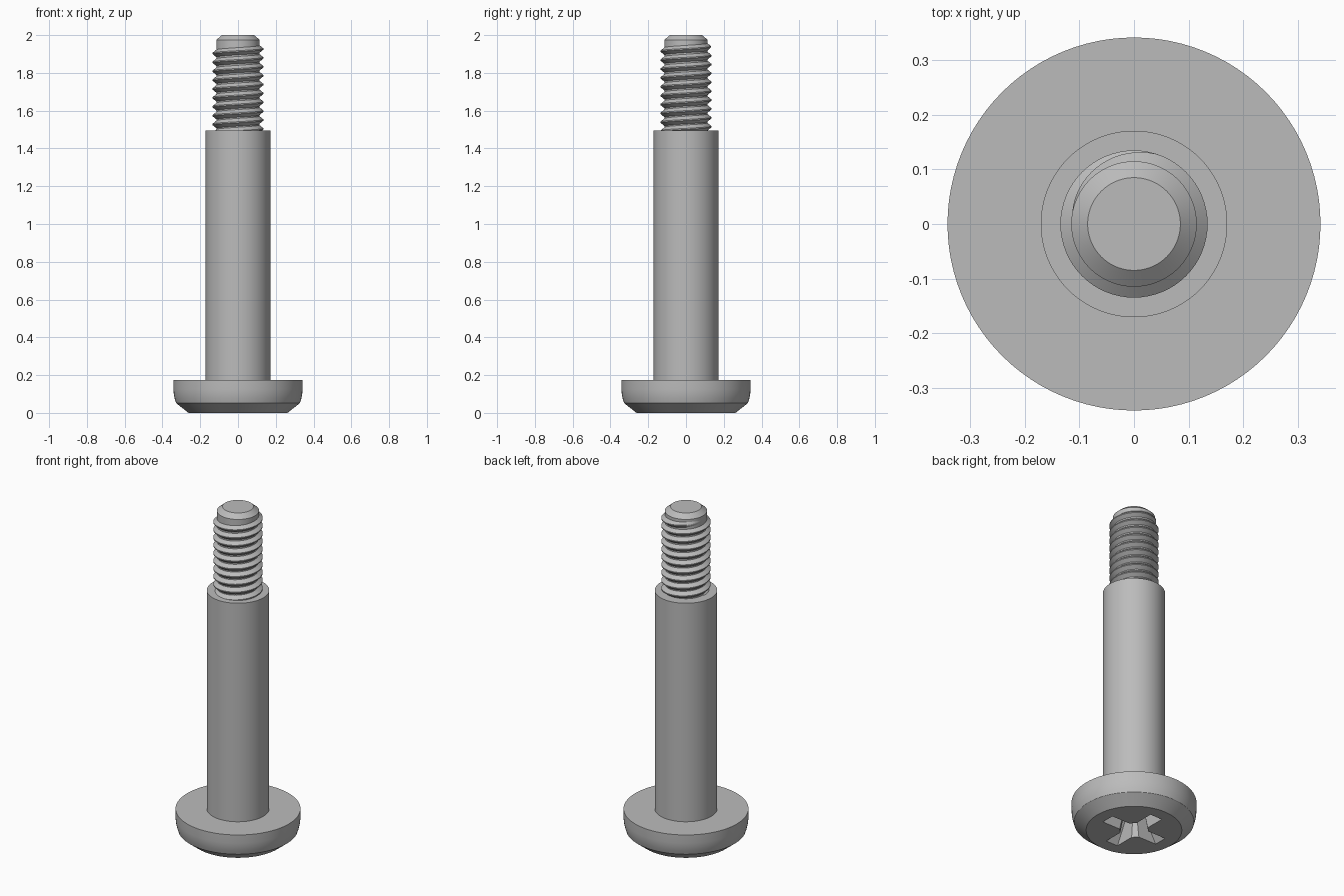
import bpy, bmesh
from math import sin, cos, pi, tau, radians

cube = bpy.data.objects.get("Cube")
if cube:
    bpy.data.objects.remove(cube)

steel = bpy.data.materials.new("grey_steel")
steel.use_nodes = True
GREY = (0.5, 0.5, 0.5, 1)
steel.diffuse_color = GREY
steel.node_tree.nodes["Principled BSDF"].inputs["Base Color"].default_value = GREY

SEGMENTS = 96


def make_object(name, bm):
    bmesh.ops.recalc_face_normals(bm, faces=bm.faces[:])
    mesh = bpy.data.meshes.new(name)
    bm.to_mesh(mesh)
    bm.free()
    mesh.materials.append(steel)
    obj = bpy.data.objects.new(name, mesh)
    bpy.context.collection.objects.link(obj)
    return obj


def smooth(obj, angle=25):
    bpy.ops.object.select_all(action="DESELECT")
    obj.select_set(True)
    bpy.context.view_layer.objects.active = obj
    bpy.ops.object.shade_smooth_by_angle(angle=radians(angle))


def lathe(name, profile):
    """Turn a (radius, height) profile into a closed solid."""
    bm = bmesh.new()
    rings = [[bm.verts.new((r * cos(tau * i / SEGMENTS), r * sin(tau * i / SEGMENTS), z))
              for i in range(SEGMENTS)] for r, z in profile]
    for low, high in zip(rings, rings[1:]):
        for i in range(SEGMENTS):
            j = (i + 1) % SEGMENTS
            bm.faces.new((low[i], low[j], high[j], high[i]))
    bm.faces.new(rings[0])
    bm.faces.new(rings[-1])
    return make_object(name, bm)


def hull_cutter(name, points):
    bm = bmesh.new()
    for p in points:
        bm.verts.new(p)
    bmesh.ops.convex_hull(bm, input=bm.verts[:])
    obj = make_object(name, bm)
    obj.hide_render = True
    return obj


# Turned parts
head = lathe("head", [(0.262, 0), (0.328, 0.052), (0.335, 0.075),
                      (0.34, 0.1), (0.342, 0.125), (0.342, 0.175)])
shoulder = lathe("shoulder", [(0.171, 0.17), (0.171, 1.495)])
core = lathe("threaded_core", [(0.113, 1.49), (0.115, 1.975), (0.085, 2.0)])

# Cross recess: two tapered wings and a tapered centre
def wing(along_x):
    pts = []
    for length, half, z in ((0.195, 0.041, -0.01), (0.105, 0.03, 0.13)):
        for a in (-length, length):
            for b in (-half, half):
                pts.append((a, b, z) if along_x else (b, a, z))
    return pts


centre = [(r * cos(pi / 8 + k * pi / 4), r * sin(pi / 8 + k * pi / 4), z)
          for r, z in ((0.085, -0.01), (0.055, 0.14)) for k in range(8)]
cutters = [hull_cutter("recess_wing_x", wing(True)),
           hull_cutter("recess_wing_y", wing(False)),
           hull_cutter("recess_centre", centre)]
bpy.context.view_layer.objects.active = head
for cutter in cutters:
    mod = head.modifiers.new("recess", "BOOLEAN")
    mod.object = cutter
    mod.solver = "EXACT"
    bpy.ops.object.modifier_apply(modifier=mod.name)
for cutter in cutters:
    bpy.data.objects.remove(cutter)

# Helical thread ridge, fading out near the tip
PITCH, STEPS = 0.047, 64
START, END = 1.48, 1.95
count = int((END - START) / PITCH * STEPS)
bm = bmesh.new()
sections = []
for i in range(count + 1):
    angle = pi + tau * (i - count) / STEPS
    z = START + PITCH * i / STEPS
    fade = min(1, (count - i) / (0.3 * STEPS))
    crest = 0.113 + 0.022 * fade
    section = [(0.11, -0.023), (crest, -0.003), (crest, 0.003), (0.11, 0.023)]
    sections.append([bm.verts.new((r * cos(angle), r * sin(angle), z + dz))
                     for r, dz in section])
for a, b in zip(sections, sections[1:]):
    for k in range(4):
        n = (k + 1) % 4
        bm.faces.new((a[k], a[n], b[n], b[k]))
bm.faces.new(sections[0])
bm.faces.new(sections[-1])
thread = make_object("thread", bm)

for part in (head, shoulder, core, thread):
    smooth(part)
